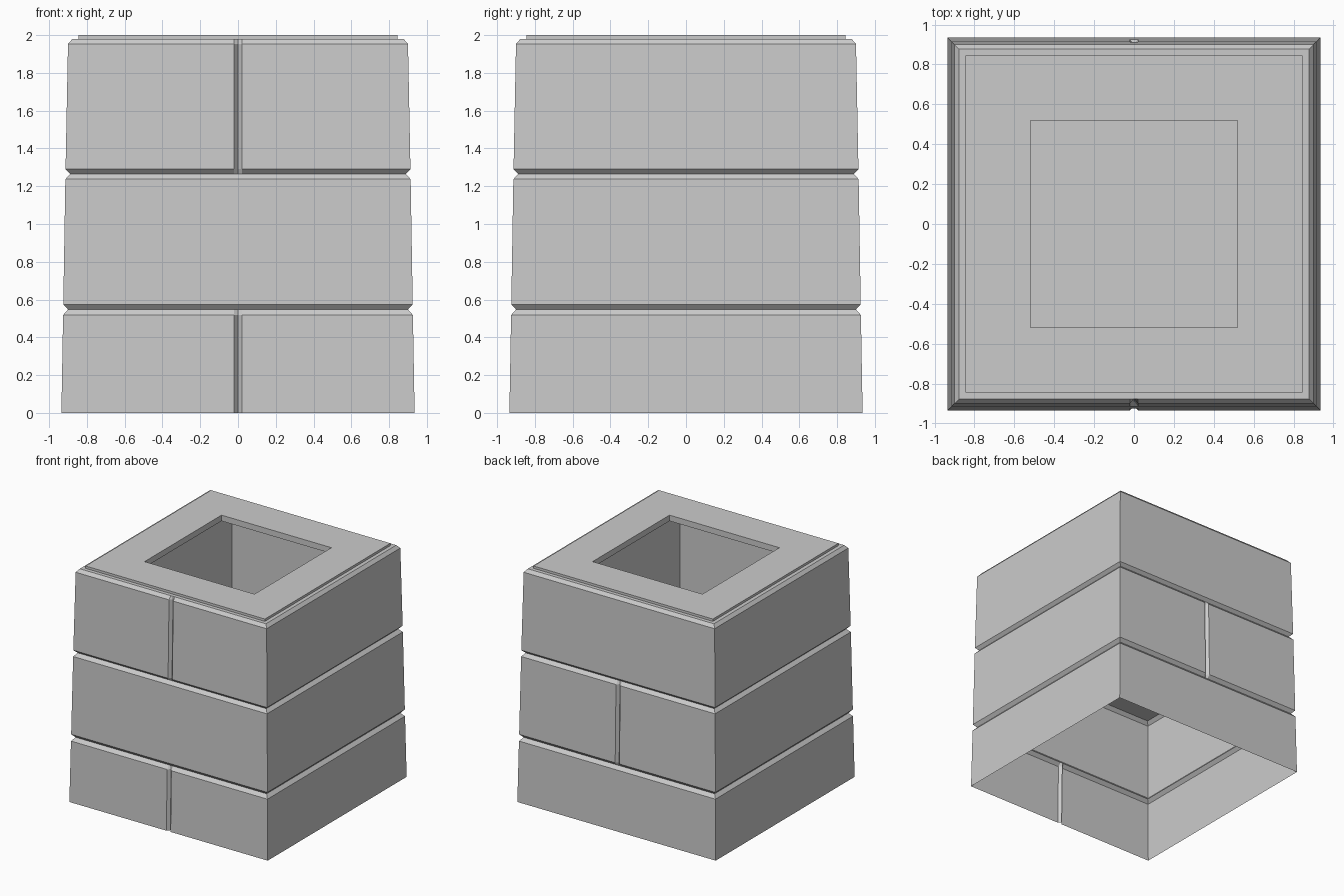
import bpy, bmesh

if "Cube" in bpy.data.objects:
    bpy.data.objects.remove(bpy.data.objects["Cube"])

J = 0.02      # half width of the vertical joints
D = 0.025     # depth of the vertical joints


def ring(bm, hx, hy, z, front=0.0, back=0.0):
    """Square loop with three extra points for a V joint on front and back."""
    pts = [(-hx, -hy), (-J, -hy), (0, -hy + front), (J, -hy), (hx, -hy),
           (hx, hy), (J, hy), (0, hy - back), (-J, hy), (-hx, hy)]
    return [bm.verts.new((x, y, z)) for x, y in pts]


def loft(name, rows, cap=False):
    """Skin the loops from first to last into one flat-shaded object."""
    bm = bmesh.new()
    rings = [ring(bm, *r) for r in rows]
    for a, b in zip(rings, rings[1:]):
        n = len(a)
        for i in range(n):
            k = (i + 1) % n
            bm.faces.new((a[i], a[k], b[k], b[i]))
    if cap:
        bm.faces.new(rings[-1])
    me = bpy.data.meshes.new(name)
    bm.to_mesh(me)
    bm.free()
    ob = bpy.data.objects.new(name, me)
    bpy.context.collection.objects.link(ob)
    return ob


# Tapered stone courses, bevelled joints, top plate and hole rim
loft("stone_courses", [
    (0.935, 0.935, 0.0, D, 0),
    (0.926, 0.926, 0.518, D, 0),
    (0.900, 0.900, 0.547),
    (0.925, 0.925, 0.575, 0, D),
    (0.914, 0.914, 1.237, 0, D),
    (0.888, 0.888, 1.265),
    (0.913, 0.913, 1.29, D, 0),
    (0.900, 0.900, 1.953, D, 0),
    (0.877, 0.877, 1.98),
    (0.845, 0.845, 1.98),
    (0.845, 0.845, 2.0),
    (0.518, 0.518, 2.0),
    (0.518, 0.518, 1.95),
])

# Chamber below the rim
loft("inner_chamber", [
    (0.518, 0.518, 1.95),
    (0.56, 0.72, 1.95),
    (0.56, 0.72, 1.266),
])

# Floor of the chamber, level with the upper joint
loft("chamber_floor", [
    (0.888, 0.888, 1.265),
    (0.56, 0.72, 1.265),
], cap=True)
